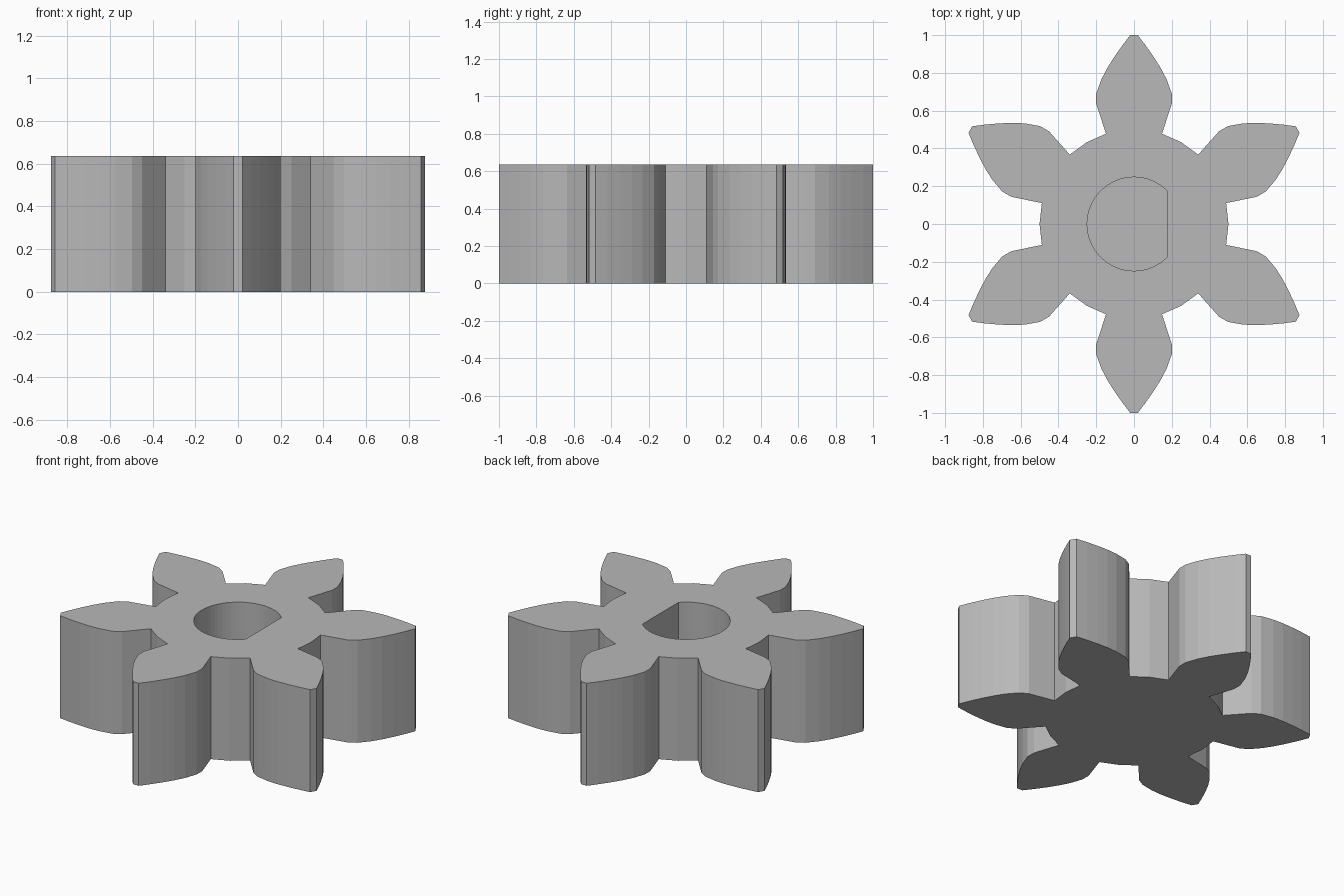
import bpy
import bmesh
import math
from mathutils import Matrix, Vector

HEIGHT = 0.635
BORE_FLOOR = 0.06
TEETH = 6

cube = bpy.data.objects.get("Cube")
if cube:
    bpy.data.objects.remove(cube, do_unlink=True)

grey = bpy.data.materials.new("plain grey")
grey.use_nodes = True
colour = (0.48, 0.48, 0.48, 1)
grey.diffuse_color = colour
grey.node_tree.nodes["Principled BSDF"].inputs["Base Color"].default_value = colour


def gear_outline():
    # One tooth flank from root to tip, mirrored, then repeated around the hub
    flank = [(0.148, 0.478), (0.2, 0.635), (0.2, 0.69), (0.173, 0.765), (0.142, 0.825),
             (0.104, 0.885), (0.062, 0.945), (0.02, 1.0)]
    tooth = flank + [(-x, y) for x, y in reversed(flank)]
    gap = math.pi / TEETH
    tooth.append((-0.5 * math.sin(gap), 0.5 * math.cos(gap)))
    points = []
    for i in range(TEETH):
        turn = Matrix.Rotation(i * math.tau / TEETH, 2)
        points += [turn @ Vector(p) for p in tooth]
    return points


def bore_outline(radius=0.248, flat=0.175, steps=48):
    # Circle cut off by a flat on the +x side
    start = math.acos(flat / radius)
    sweep = math.tau - 2 * start
    angles = [start + sweep * i / steps for i in range(steps + 1)]
    return [Vector((radius * math.cos(a), radius * math.sin(a))) for a in angles]


def ring(bm, points, z):
    return [bm.verts.new((p.x, p.y, z)) for p in points]


def wall(bm, low, high):
    for i in range(len(low)):
        j = (i + 1) % len(low)
        bm.faces.new((low[i], low[j], high[j], high[i]))


def loop_edges(bm, verts):
    return [bm.edges.get((verts[i - 1], verts[i])) for i in range(len(verts))]


bm = bmesh.new()
outline, bore = gear_outline(), bore_outline()

# Toothed body with a closed underside
bottom, top = ring(bm, outline, 0), ring(bm, outline, HEIGHT)
wall(bm, bottom, top)
bm.faces.new(bottom)

# Blind D-shaped bore
floor, rim = ring(bm, bore, BORE_FLOOR), ring(bm, bore, HEIGHT)
wall(bm, floor, rim)
bm.faces.new(floor)

# Top face around the bore
bmesh.ops.triangle_fill(bm, use_beauty=True, use_dissolve=False,
                        edges=loop_edges(bm, top) + loop_edges(bm, rim))
bmesh.ops.recalc_face_normals(bm, faces=bm.faces)

mesh = bpy.data.meshes.new("gear")
bm.to_mesh(mesh)
bm.free()
mesh.materials.append(grey)
gear = bpy.data.objects.new("gear", mesh)
bpy.context.collection.objects.link(gear)
